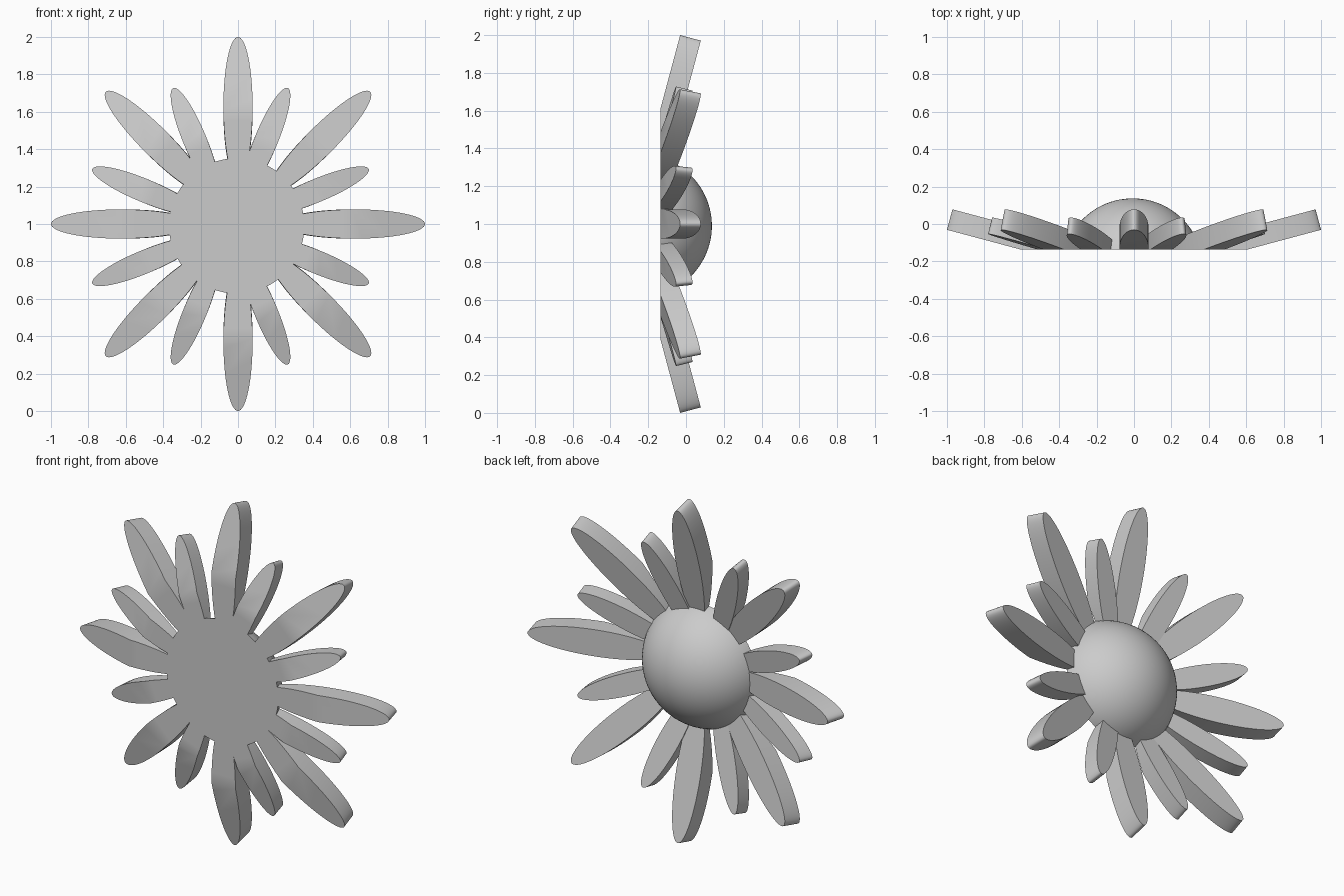
import bpy
import bmesh
from math import radians
from mathutils import Matrix, Vector

cube = bpy.data.objects.get("Cube")
if cube:
    bpy.data.objects.remove(cube, do_unlink=True)

FRONT = -0.135          # plane of the flat front face
TILT = radians(15)      # petals lean back by this angle

grey = bpy.data.materials.new("plain grey")
grey.use_nodes = True
colour = (0.6, 0.6, 0.6, 1)
grey.diffuse_color = colour
grey.node_tree.nodes["Principled BSDF"].inputs["Base Color"].default_value = colour


def finish(bm, name):
    """Trim everything ahead of the front plane, cap it and make the object."""
    cut = bmesh.ops.bisect_plane(
        bm, geom=bm.verts[:] + bm.edges[:] + bm.faces[:],
        plane_co=(0, FRONT, 0), plane_no=(0, 1, 0), clear_inner=True)
    rim = [g for g in cut["geom_cut"] if isinstance(g, bmesh.types.BMEdge)]
    bmesh.ops.edgenet_fill(bm, edges=rim)
    bmesh.ops.recalc_face_normals(bm, faces=bm.faces)
    mesh = bpy.data.meshes.new(name)
    bm.to_mesh(mesh)
    bm.free()
    mesh.materials.append(grey)
    obj = bpy.data.objects.new(name, mesh)
    bpy.context.collection.objects.link(obj)
    bpy.ops.object.select_all(action="DESELECT")
    obj.select_set(True)
    bpy.context.view_layer.objects.active = obj
    bpy.ops.object.shade_smooth_by_angle(angle=radians(30))


def petal(name, hub, angle, size, base_y):
    """Elliptical slab, tilted back and turned about the hub."""
    length, width, thick = 0.383 * size, 0.078 * size, 0.113 * size
    bm = bmesh.new()
    bmesh.ops.create_cone(bm, cap_ends=True, segments=64,
                          radius1=1, radius2=1, depth=1)
    bmesh.ops.translate(bm, verts=bm.verts, vec=(0, 0, 0.5))
    bmesh.ops.scale(bm, verts=bm.verts, vec=(length, width, thick))
    place = (Matrix.Translation(hub)
             @ Matrix.Rotation(angle, 4, "Y")
             @ Matrix.Translation((0.63 * size, base_y, 0))
             @ Matrix.Rotation(TILT, 4, "Z")
             @ Matrix.Rotation(radians(-90), 4, "X"))
    bmesh.ops.transform(bm, matrix=place, verts=bm.verts)
    finish(bm, name)


# Two rings of petals, the small ring sitting slightly off centre
for i in range(8):
    petal(f"large_petal_{i + 1}", Vector((0, 0, 1)), radians(45 * i), 1, -0.13)
    petal(f"small_petal_{i + 1}", Vector((-0.04, 0, 0.988)),
          radians(45 * i + 22.5), 0.8, -0.132)

# Domed centre, a cap of a sphere bulging to the back
bm = bmesh.new()
bmesh.ops.create_uvsphere(bm, u_segments=64, v_segments=48, radius=0.377)
bmesh.ops.transform(
    bm, verts=bm.verts,
    matrix=Matrix.Translation((-0.007, -0.24, 0.99)) @ Matrix.Rotation(radians(90), 4, "X"))
finish(bm, "flower_centre")
